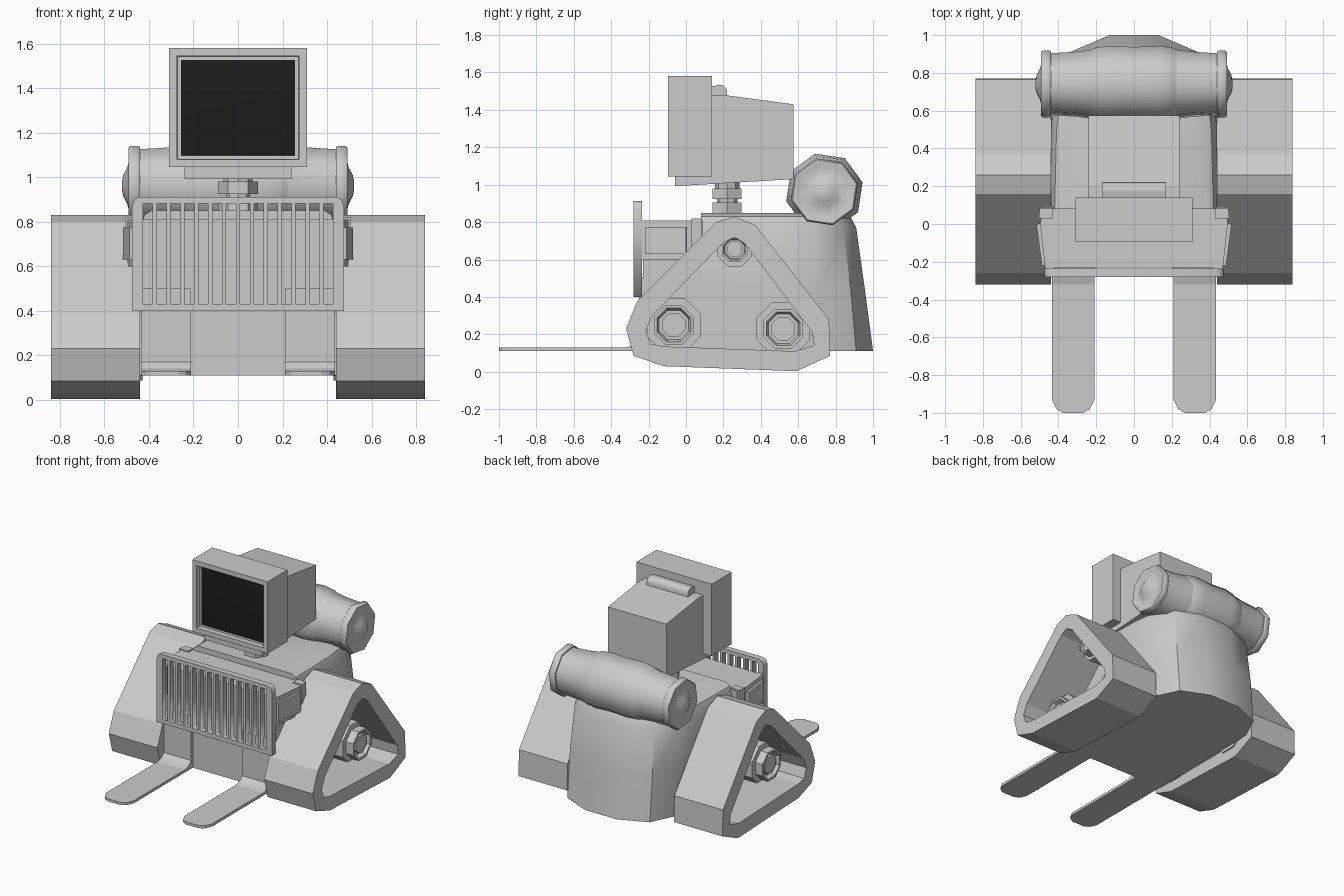
import bpy, bmesh
from math import sin, cos, pi, radians
from mathutils import Vector

if "Cube" in bpy.data.objects:
    bpy.data.objects.remove(bpy.data.objects["Cube"])


def finish(name, bm, smooth=None):
    bmesh.ops.recalc_face_normals(bm, faces=bm.faces)
    me = bpy.data.meshes.new(name)
    bm.to_mesh(me)
    bm.free()
    ob = bpy.data.objects.new(name, me)
    bpy.context.collection.objects.link(ob)
    if smooth:
        bpy.ops.object.select_all(action='DESELECT')
        ob.select_set(True)
        bpy.context.view_layer.objects.active = ob
        bpy.ops.object.shade_smooth_by_angle(angle=radians(smooth))
    return ob


def loft(name, rings, smooth=None, closed=False):
    """Skin a list of equal-length vertex rings; cap the ends unless closed."""
    bm = bmesh.new()
    vs = [[bm.verts.new(p) for p in r] for r in rings]
    n = len(rings[0])
    pairs = list(zip(vs, vs[1:])) + ([(vs[-1], vs[0])] if closed else [])
    for a, b in pairs:
        for i in range(n):
            j = (i + 1) % n
            bm.faces.new((a[i], a[j], b[j], b[i]))
    if not closed:
        bm.faces.new(vs[0])
        bm.faces.new(vs[-1])
    return finish(name, bm, smooth)


def place(axis, p, h):
    return {'x': (h, p[0], p[1]), 'y': (p[0], h, p[1]), 'z': (p[0], p[1], h)}[axis]


def prism(name, axis, pts, a, b, smooth=None):
    return loft(name, [[place(axis, p, h) for p in pts] for h in (a, b)], smooth)


def box(name, x0, x1, y0, y1, z0, z1):
    return prism(name, 'z', [(x0, y0), (x1, y0), (x1, y1), (x0, y1)], z0, z1)


def lathe(name, axis, prof, c, n=8, rot=0.0, smooth=None):
    rings = [[place(axis, (c[0] + r * cos(rot + 2 * pi * i / n),
                           c[1] + r * sin(rot + 2 * pi * i / n)), h)
              for i in range(n)] for h, r in prof]
    return loft(name, rings, smooth)


# Main body: rounded rear tub
def half_to_ring(half, z):
    return [(x, y, z) for x, y in half] + [(-x, y, z) for x, y in reversed(half)]


tub = [
    half_to_ring([(.44, .08), (.44, .55), (.42, .74), (.34, .91), (.13, 1.0)], .11),
    half_to_ring([(.44, .08), (.44, .53), (.43, .71), (.34, .88), (.13, .955)], .45),
    half_to_ring([(.44, .08), (.44, .50), (.42, .68), (.33, .84), (.13, .91)], .77),
    half_to_ring([(.42, .08), (.41, .50), (.39, .66), (.31, .81), (.12, .88)], .83),
    half_to_ring([(.39, .08), (.35, .47), (.33, .63), (.26, .76), (.10, .82)], .85),
]
loft("body_tub", tub, 40)
box("front_housing", -.44, .44, -.23, .085, .11, .81)

# Front grille: flat filled curve with slots
cu = bpy.data.curves.new("grille", 'CURVE')
cu.dimensions = '2D'
cu.fill_mode = 'BOTH'
cu.extrude = .022


def outline(pts):
    s = cu.splines.new('POLY')
    s.points.add(len(pts) - 1)
    for p, q in zip(s.points, pts):
        p.co = (q[0], q[1], 0, 1)
    s.use_cyclic_u = True


outline([(-.475, .40), (.475, .40), (.475, .87), (.465, .90), (.44, .912),
         (-.44, .912), (-.465, .90), (-.475, .87)])
slots = 14
for i in range(slots):
    x = -.405 + i * .81 / (slots - 1)
    outline([(x - .022, .43), (x + .022, .43), (x + .022, .883), (x - .022, .883)])
grille = bpy.data.objects.new("grille", cu)
bpy.context.collection.objects.link(grille)
grille.rotation_euler = (pi / 2, 0, 0)
grille.location = (0, -.258, 0)
bpy.ops.object.select_all(action='DESELECT')
grille.select_set(True)
bpy.context.view_layer.objects.active = grille
bpy.ops.object.convert(target='MESH')

track_outer = [(-.32, .23), (-.28, .085), (-.12, .03), (.59, .003), (.77, .085),
               (.765, .28), (.37, .785), (.26, .83), (.16, .80), (-.26, .38)]
track_inner = [(-.215, .22), (-.19, .15), (-.12, .135), (.58, .11), (.685, .14),
               (.675, .21), (.32, .68), (.26, .72), (.20, .69), (-.18, .30)]

for side, s in (("right", 1), ("left", -1)):
    # Track loop: hollow triangular band
    loft(side + "_track", [[(s * .44, *p) for p in track_outer],
                           [(s * .84, *p) for p in track_outer],
                           [(s * .84, *p) for p in track_inner],
                           [(s * .44, *p) for p in track_inner]], closed=True)
    # Wheels with stepped octagonal hubs
    for tag, c, k, r in (("front", (-.065, .25), 1, pi / 8), ("rear", (.52, .23), 1, pi / 8),
                         ("top", (.26, .655), .64, pi / 8)):
        prof = [(.43, .155), (.60, .155), (.60, .115), (.66, .115), (.66, .098),
                (.63, .085), (.63, .068), (.65, .068)]
        lathe(f"{side}_{tag}_wheel", 'x', [(s * x, q * k) for x, q in prof], c, 8, r)
    # Side pod: flared casing with a raised panel
    prism(side + "_pod", 'z', [(s * x, y) for x, y in
          [(.42, -.235), (.47, -.235), (.497, .0), (.485, .09), (.42, .09)]], .60, .81)
    prism(side + "_pod_panel", 'z', [(s * x, y) for x, y in
          [(.45, -.22), (.488, -.22), (.517, .0), (.47, .005)]], .63, .775)
    prism(side + "_pod_rib", 'z', [(s * x, y) for x, y in
          [(.43, .03), (.505, .03), (.50, .085), (.43, .085)]], .66, .82)
    # Fork: tine with rounded tip and upright
    prism(side + "_fork_tine", 'z', [(s * x, y) for x, y in
          [(.21, -.23), (.21, -.93), (.235, -.98), (.27, -1.0), (.375, -1.0),
           (.41, -.98), (.435, -.93), (.435, -.23)]], .11, .13)
    prism(side + "_fork_upright", 'x', [(-.22, .11), (-.32, .112), (-.32, .13), (-.28, .142),
          (-.25, .17), (-.25, .50), (-.22, .50)], s * .21, s * .435)

# Rear tank across the back
tank = [(.45, .168), (.30, .178), (.22, .19), (.12, .20), (0, .195)]
full = [(-x, r) for x, r in tank] + [(x, r) for x, r in reversed(tank[:-1])]
lathe("rear_tank", 'x', full, (.74, .962), 8, radians(14), 50)
loft("tank_saddle", [[(x, .74 + r * cos(radians(14 + 45 * i)), .962 + r * sin(radians(14 + 45 * i)))
                      for i in range(8)] for x, r in
                     [(-.24, .18), (-.21, .198), (-.13, .21), (0, .203), (.13, .21), (.21, .198), (.24, .18)]], 50)
for side, s in (("right", 1), ("left", -1)):
    prof = [(.44, .178), (.45, .184), (.48, .184), (.492, .176), (.492, .158),
            (.485, .14), (.497, .085), (.515, .05), (.522, .02)]
    lathe(side + "_tank_cap", 'x', [(s * x, r) for x, r in prof], (.74, .962), 8, radians(14), 50)

# Neck: stem and hexagonal nuts
for name, z0, z1, r, n in (("neck_stem", .83, 1.02, .055, 8), ("neck_lower_nut", .85, .905, .09, 6),
                           ("neck_upper_nut", .925, .98, .09, 6), ("neck_top", .98, 1.02, .065, 8)):
    lathe(name, 'z', [(z0, r), (z1, r)], (0, .22), n, 0)

# Monitor head: casing with recessed front
bm = bmesh.new()
bmesh.ops.create_cube(bm, size=1)
for v in bm.verts:
    v.co = Vector((v.co.x * .62, .0225 + v.co.y * .235, 1.3125 + v.co.z * .535))
bm.normal_update()
front = [f for f in bm.faces if f.normal.y < -.9]
bmesh.ops.inset_region(bm, faces=front, thickness=.05)
bmesh.ops.inset_region(bm, faces=front, thickness=.003)
for v in front[0].verts:
    v.co.y += .035
finish("monitor_casing", bm)

dark = bpy.data.materials.new("screen_black")
dark.diffuse_color = (.012, .012, .012, 1)
dark.use_nodes = True
dark.node_tree.nodes["Principled BSDF"].inputs["Base Color"].default_value = dark.diffuse_color
screen = loft("monitor_screen", [[(sx * w, y, 1.3125 + sz * h) for sx, sz in
              ((-1, -1), (1, -1), (1, 1), (-1, 1))] for y, w, h in
              ((-.05, .257, .2145), (-.066, .256, .2135), (-.071, .21, .17))], 40)
screen.data.materials.append(dark)

# Monitor rear shell and top ridge
prism("monitor_back", 'x', [(-.06, .992), (.575, 1.03), (.575, 1.43), (.20, 1.48),
                            (.13, 1.48), (.13, 1.06), (-.06, 1.06)], -.24, .24)
ridge = [(.13, 1.46), (.13, 1.525)] + [(.18 + .04 * cos(radians(a)), 1.495 + .04 * sin(radians(a)))
                                       for a in (120, 90, 60, 30, 0)] + [(.22, 1.46)]
prism("monitor_ridge", 'x', ridge, -.17, .17, 40)
